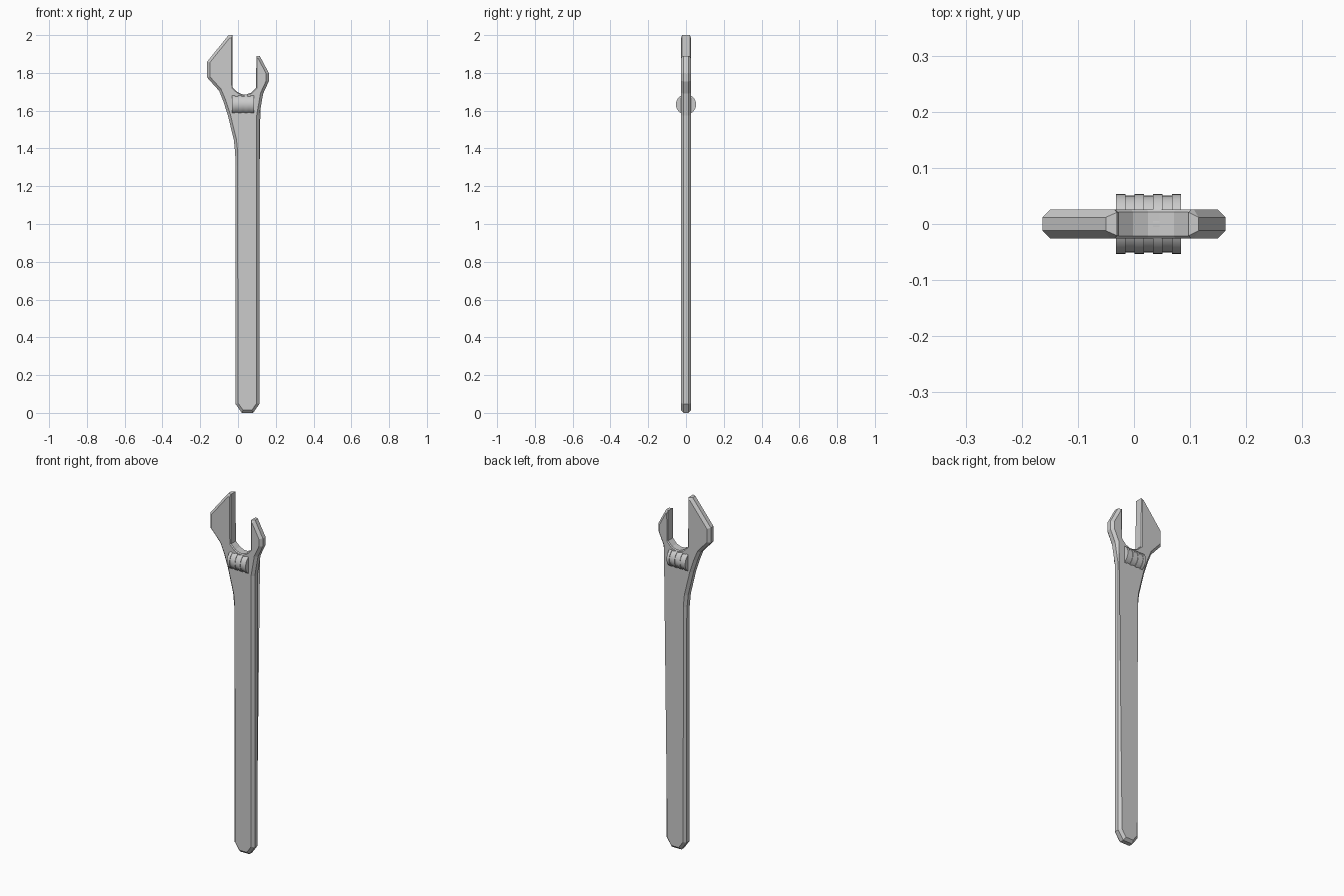
import bpy, bmesh, math
from mathutils import Vector

if "Cube" in bpy.data.objects:
    bpy.data.objects.remove(bpy.data.objects["Cube"])

# Silhouette (x, z), counter-clockwise seen from the front
OUTER = [(-0.03, 2.0), (-0.05, 2.0), (-0.163, 1.86), (-0.163, 1.775), (-0.10, 1.705),
         (-0.078, 1.65), (-0.055, 1.58), (-0.022, 1.445), (-0.015, 1.375), (-0.013, 1.31), (-0.013, 0.047),
         (0.02, 0.0), (0.08, 0.0), (0.113, 0.047), (0.113, 1.575),
         (0.133, 1.69), (0.163, 1.755), (0.163, 1.80), (0.115, 1.89), (0.097, 1.89)]
SLOT = [(0.096, 1.722), (0.071, 1.696), (0.045, 1.686), (0.025, 1.686),
        (-0.002, 1.698), (-0.028, 1.722)]
HALF = 0.026


def inset(pts, widths):
    """Move every edge inward by its own width and intersect neighbours."""
    n, out = len(pts), []
    for i in range(n):
        p = Vector(pts[i])
        a = (p - Vector(pts[i - 1])).normalized()
        b = (Vector(pts[(i + 1) % n]) - p).normalized()
        na, nb = Vector((-a.y, a.x)), Vector((-b.y, b.x))
        pa, pb = p + na * widths[i - 1], p + nb * widths[i]
        cross = a.x * b.y - a.y * b.x
        t = ((pb - pa).x * b.y - (pb - pa).y * b.x) / cross if abs(cross) > 1e-5 else 0
        out.append(pa + a * t)
    return out


def add_object(bm, name):
    bmesh.ops.recalc_face_normals(bm, faces=bm.faces)
    me = bpy.data.meshes.new(name)
    bm.to_mesh(me)
    bm.free()
    ob = bpy.data.objects.new(name, me)
    bpy.context.collection.objects.link(ob)
    return ob


# Wrench body: flat plate, wide chamfer outside and narrow chamfer in the slot
pts = OUTER + SLOT
n_out = len(OUTER)
widths = [0.014 if i < n_out - 1 else 0.005 for i in range(len(pts))]
edge_y = [0.012 if 0 < i < n_out - 1 else 0.021 for i in range(len(pts))]
inner = inset(pts, widths)
bm = bmesh.new()
loops = [[bm.verts.new((p[0], -HALF, p[1])) for p in inner],
         [bm.verts.new((p[0], -y, p[1])) for p, y in zip(pts, edge_y)],
         [bm.verts.new((p[0], y, p[1])) for p, y in zip(pts, edge_y)],
         [bm.verts.new((p[0], HALF, p[1])) for p in inner]]
for la, lb in zip(loops, loops[1:]):
    for i in range(len(la)):
        j = (i + 1) % len(la)
        bm.faces.new((la[i], la[j], lb[j], lb[i]))
caps = [bm.faces.new(loops[0]), bm.faces.new(loops[3][::-1])]
bmesh.ops.triangulate(bm, faces=caps)
add_object(bm, "wrench_body")

# Adjusting screw: ridged roller along x
SIDES, STEPS, X0, X1, ZC = 32, 7, -0.032, 0.084, 1.633
w = (X1 - X0) / STEPS
profile = []
for k in range(STEPS):
    r = 0.0535 if k % 2 == 0 else 0.0505
    profile += [(X0 + k * w, r), (X0 + (k + 1) * w, r)]
bm = bmesh.new()
rings = [[bm.verts.new((x, r * math.cos(2 * math.pi * s / SIDES),
                        ZC + r * math.sin(2 * math.pi * s / SIDES)))
          for s in range(SIDES)] for x, r in profile]
for ra, rb in zip(rings, rings[1:]):
    for s in range(SIDES):
        t = (s + 1) % SIDES
        bm.faces.new((ra[s], ra[t], rb[t], rb[s]))
bm.faces.new(rings[0])
bm.faces.new(rings[-1])
screw = add_object(bm, "adjusting_screw")
bpy.context.view_layer.objects.active = screw
screw.select_set(True)
bpy.ops.object.shade_smooth_by_angle(angle=math.radians(30))
